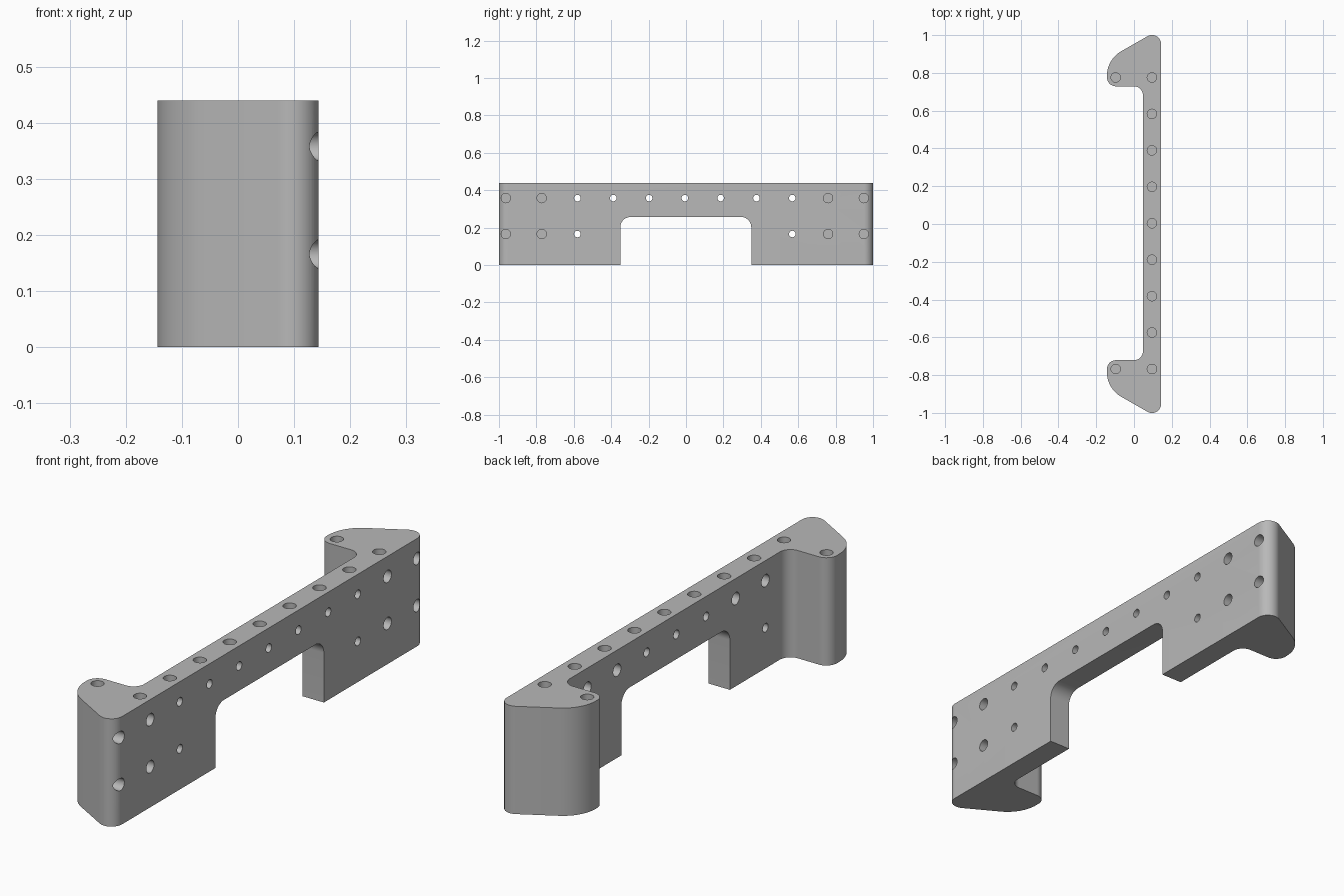
import bpy, bmesh, math
from mathutils import Vector, Matrix

if "Cube" in bpy.data.objects:
    bpy.data.objects.remove(bpy.data.objects["Cube"], do_unlink=True)

HEIGHT, OUTER, INNER = 0.44, 0.1435, 0.0475
PITCH, SMALL, LARGE, DEPTH = 0.1914, 0.0175, 0.025, 0.05

grey = bpy.data.materials.new("plain grey")
grey.use_nodes = True
grey.diffuse_color = (0.48, 0.48, 0.48, 1)
grey.node_tree.nodes["Principled BSDF"].inputs["Base Color"].default_value = grey.diffuse_color


def rounded(corners, steps=14):
    """Outline with each (x, y, radius) corner turned into an arc."""
    out = []
    for i, (x, y, r) in enumerate(corners):
        p = Vector((x, y))
        if not r:
            out.append(p)
            continue
        a = (Vector(corners[i - 1][:2]) - p).normalized()
        b = (Vector(corners[(i + 1) % len(corners)][:2]) - p).normalized()
        half = a.angle(b) / 2
        centre = p + (a + b).normalized() * r / math.sin(half)
        start = p + a * r / math.tan(half) - centre
        end = p + b * r / math.tan(half) - centre
        sweep = start.angle(end)
        for k in range(steps + 1):
            t = k / steps
            out.append(centre + (start * math.sin((1 - t) * sweep)
                                 + end * math.sin(t * sweep)) / math.sin(sweep))
    return out


def prism(bm, outline, to_3d, offset):
    """Extrude a flat outline by a vector."""
    face = bm.faces.new([bm.verts.new(to_3d(p)) for p in outline])
    made = bmesh.ops.extrude_face_region(bm, geom=[face])["geom"]
    bmesh.ops.translate(bm, vec=offset, verts=[v for v in made if isinstance(v, bmesh.types.BMVert)])


def drill(bm, start, end, radius):
    """Cylinder running from start to end."""
    start, end = Vector(start), Vector(end)
    turn = (end - start).to_track_quat("Z", "Y").to_matrix().to_4x4()
    bmesh.ops.create_cone(bm, cap_ends=True, segments=32, radius1=radius, radius2=radius,
                          depth=(end - start).length,
                          matrix=Matrix.Translation((start + end) / 2) @ turn)


def finish(bm, name):
    bmesh.ops.recalc_face_normals(bm, faces=bm.faces)
    mesh = bpy.data.meshes.new(name)
    bm.to_mesh(mesh)
    bm.free()
    mesh.materials.append(grey)
    obj = bpy.data.objects.new(name, mesh)
    bpy.context.collection.objects.link(obj)
    return obj


# Body: a long wall with a rounded arm at each end
def arm(side, inner_y):
    return [(INNER, side * inner_y, 0.048), (-OUTER, side * inner_y, 0.048),
            (-OUTER, side * 0.8715, 0.15), (OUTER, side * 1.035, 0.048)]


bm = bmesh.new()
plan = arm(1, 0.729) + arm(-1, 0.721)[::-1]
prism(bm, rounded(plan), lambda p: (p.x, p.y, 0), (0, 0, HEIGHT))
body = finish(bm, "bracket_body")

# Cutout under the middle, and the through holes along the wall
through = bmesh.new()
gap = [(-0.351, -0.1, 0), (-0.351, 0.257, 0.055), (0.349, 0.257, 0.055), (0.349, -0.1, 0)]
prism(through, rounded(gap), lambda p: (-0.02, p.x, p.y), (0.3, 0, 0))
side_y = [-0.006 + i * PITCH for i in range(-5, 6)]
top_z, low_z = 0.358, 0.166
for i, y in enumerate(side_y):
    if 2 <= i <= 8:
        for z in ([top_z, low_z] if i in (2, 8) else [top_z]):
            drill(through, (-0.02, y, z), (0.25, y, z), SMALL)

# Blind holes: outer ends, inner counterbores and top row
blind = bmesh.new()
for i in (0, 1, 9, 10):
    for z in (top_z, low_z):
        drill(blind, (0.25, side_y[i], z), (OUTER - DEPTH, side_y[i], z), LARGE)
for i in (2, 3, 7, 8):
    drill(blind, (-0.02, side_y[i], top_z), (INNER + DEPTH, side_y[i], top_z), LARGE)
for i in range(-4, 5):
    y = 0.004 + i * PITCH * 1.008
    for x in ([0.095, -0.097] if abs(i) == 4 else [0.095]):
        drill(blind, (x, y, HEIGHT + 0.1), (x, y, HEIGHT - DEPTH), LARGE)

# Cut, then shade
bpy.ops.object.select_all(action="DESELECT")
bpy.context.view_layer.objects.active = body
body.select_set(True)
for cutter_mesh, name in ((through, "through_cutter"), (blind, "blind_cutter")):
    cutter = finish(cutter_mesh, name)
    cutter.hide_render = True
    mod = body.modifiers.new(name, "BOOLEAN")
    mod.operation, mod.solver, mod.object = "DIFFERENCE", "EXACT", cutter
    bpy.ops.object.modifier_apply(modifier=name)
    bpy.data.objects.remove(cutter, do_unlink=True)
bpy.ops.object.shade_smooth_by_angle(angle=math.radians(30))
